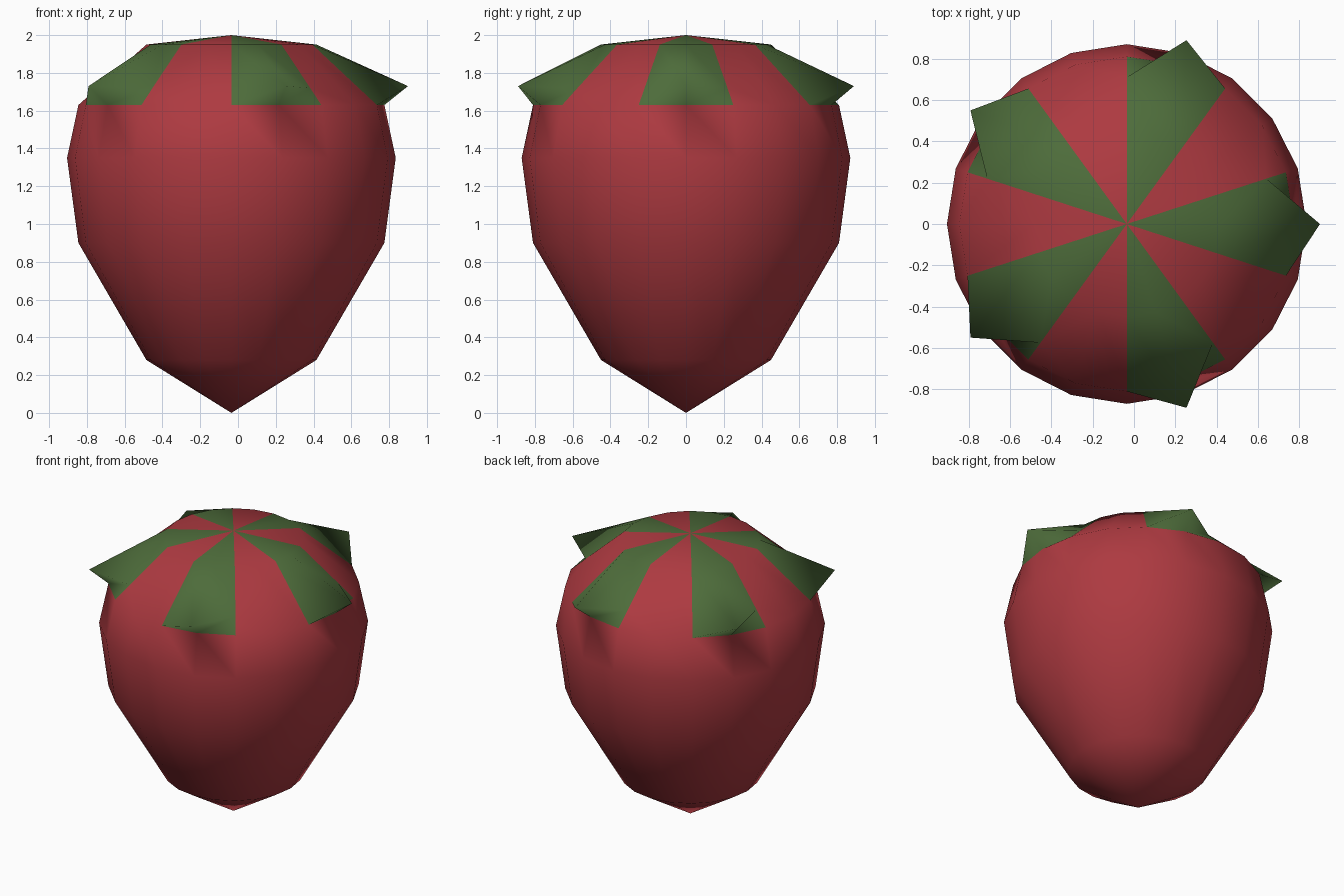
import bpy, bmesh
from math import sin, cos, tau

cube = bpy.data.objects.get("Cube")
if cube:
    bpy.data.objects.remove(cube)


def material(name, colour):
    mat = bpy.data.materials.new(name)
    mat.use_nodes = True
    mat.diffuse_color = colour
    mat.node_tree.nodes["Principled BSDF"].inputs["Base Color"].default_value = colour
    return mat


SEGMENTS = 20
AXIS_X = -0.035
RINGS = [(0.45, 1.95), (0.81, 1.63), (0.87, 1.35), (0.81, 0.9), (0.45, 0.28)]
RED, GREEN = 0, 1

bm = bmesh.new()


def point(radius, z, segment):
    a = tau * segment / SEGMENTS
    return bm.verts.new((AXIS_X + radius * cos(a), radius * sin(a), z))


def face(colour, *verts):
    f = bm.faces.new(verts)
    f.material_index = colour
    f.smooth = True


# Rings of the berry and its two poles
top = point(0, 2.0, 0)
bottom = point(0, 0.0, 0)
rings = [[point(r, z, s) for s in range(SEGMENTS)] for r, z in RINGS]
upper, shoulder = rings[:2]

# Red lower body, from the shoulder down to the point
for s in range(SEGMENTS):
    n = (s + 1) % SEGMENTS
    for a, b in zip(rings[1:], rings[2:]):
        face(RED, a[s], b[s], b[n], a[n])
    face(RED, rings[-1][s], bottom, rings[-1][n])

# Crown: five leaves two segments wide, with red wedges between them
for mid in range(0, SEGMENTS, 4):
    prev, nxt, last = mid - 1, mid + 1, (mid + 2) % SEGMENTS
    after = (mid + 3) % SEGMENTS
    tip = point(0.935, 1.73, mid)
    side = point(0.71, 1.72, nxt)

    face(GREEN, top, upper[prev], upper[mid])
    face(GREEN, top, upper[mid], upper[nxt])
    # Leaf top
    face(GREEN, upper[prev], shoulder[prev], tip, upper[mid])
    face(GREEN, upper[mid], tip, side, upper[nxt])
    # Leaf underside and the strip beside it
    face(GREEN, shoulder[prev], shoulder[mid], tip)
    face(GREEN, tip, shoulder[mid], side)
    face(GREEN, side, shoulder[mid], shoulder[nxt])
    # Red wedge
    face(RED, top, upper[nxt], upper[last])
    face(RED, top, upper[last], upper[after])
    face(RED, upper[nxt], side, shoulder[nxt], shoulder[last], upper[last])
    face(RED, upper[last], shoulder[last], shoulder[after], upper[after])

mesh = bpy.data.meshes.new("berry_with_leaves")
bm.to_mesh(mesh)
bm.free()
mesh.materials.append(material("berry red", (0.42, 0.042, 0.052, 1)))
mesh.materials.append(material("leaf green", (0.075, 0.15, 0.043, 1)))
berry = bpy.data.objects.new("berry_with_leaves", mesh)
bpy.context.collection.objects.link(berry)
